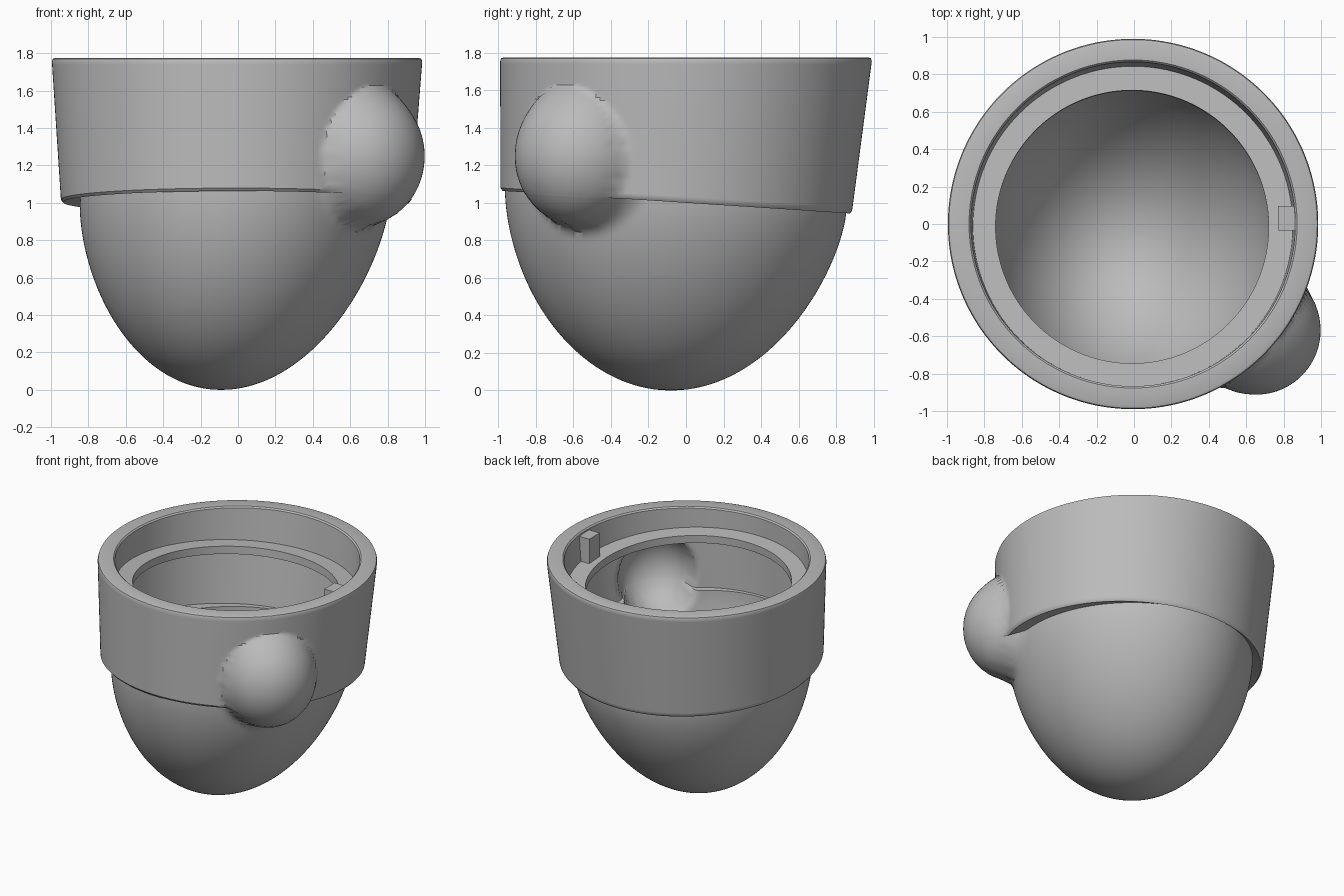
import bpy, bmesh, math
from math import cos, sin, sqrt, pi
from mathutils import Vector

if "Cube" in bpy.data.objects:
    bpy.data.objects.remove(bpy.data.objects["Cube"], do_unlink=True)

grey = bpy.data.materials.new("plain grey")
grey.use_nodes = True
colour = (0.5, 0.5, 0.5, 1)
grey.diffuse_color = colour
grey.node_tree.nodes["Principled BSDF"].inputs["Base Color"].default_value = colour

SEGMENTS = 240
WALL = 0.075      # thickness of the shell
TILT = -0.065     # slope of the lower edge and the ledge, front to back
AXIS = Vector((cos(math.radians(-41)), sin(math.radians(-41)), 0))
SIDE = Vector((-AXIS.y, AXIS.x, 0))


def bulge(p, inset):
    """Push a point out along AXIS onto a softly blended dome."""
    t = p.dot(AXIS)
    if t < 0.3:
        return p
    u = math.hypot(p.dot(SIDE) / (0.345 - inset), (p.z - 1.25) / (0.375 - inset))
    dome = 0.865 + (0.345 - inset) * sqrt(max(0, 1 - u * u)) - max(0, u - 1) * 1.2
    blend = 0.14
    h = max(blend - abs(t - dome), 0) / blend
    return p + AXIS * (max(t, dome) + h * h * blend / 4 - t)


def ring(z, cx, cy, rx, ry, tilt=0.0):
    return (z, cx, cy, rx, ry, tilt)


def between(a, b, steps):
    return [tuple(p + (q - p) * i / steps for p, q in zip(a, b)) for i in range(1, steps + 1)]


def bowl(inset, top):
    """Rounded, slightly leaning bowl, listed from the tip upwards."""
    rows = []
    for i in range(1, 49):
        f = (i / 48) ** 1.6
        w = sqrt(1 - (1 - f) ** 1.65)
        rows.append(ring(inset + (top - inset) * f, -0.09 + 0.075 * f, -0.08 + 0.025 * f,
                         (0.83 - inset) * w, (0.91 - inset) * w, TILT * f ** 3))
    return rows


# Outer surface: bowl, underside of the collar, collar wall, rounded rim
outer = bowl(0, 1.02)
outer += between(outer[-1], ring(1.0, -0.01, -0.052, 0.925, 0.925, TILT), 3)
outer.append(ring(1.015, -0.01, -0.052, 0.937, 0.937, TILT))
outer += between(outer[-1], ring(1.755, -0.005, 0, 0.99, 0.99), 44)
outer.append(ring(1.77, -0.005, 0, 0.985, 0.985))
outer.append(ring(1.775, -0.005, 0, 0.972, 0.972))

# Mouth: flat rim, recess wall, sloping ledge and its lip
mouth = [ring(1.775, -0.005, 0, 0.877, 0.877),
         ring(1.765, -0.005, 0, 0.867, 0.867),
         ring(1.57, -0.006, -0.012, 0.855, 0.855, TILT),
         ring(1.57, -0.01, -0.015, 0.73, 0.73, TILT),
         ring(1.51, -0.01, -0.018, 0.73, 0.73, TILT)]

# Inner surface: collar cavity, step, bowl cavity
inner = [ring(1.51, -0.008, -0.018, 0.89, 0.89, TILT)]
inner += between(inner[0], ring(1.08, -0.01, -0.05, 0.862, 0.862, TILT), 26)
cavity = bowl(WALL, 1.08)[::-1]
inner += between(inner[-1], cavity[0], 2) + cavity[1:]

bm = bmesh.new()


def add_rows(rows, inset):
    loops = []
    for z, cx, cy, rx, ry, tilt in rows:
        loop = []
        for k in range(SEGMENTS):
            a = 2 * pi * k / SEGMENTS
            p = Vector((cx + rx * cos(a), cy + ry * sin(a), 0))
            p.z = z + tilt * p.y
            loop.append(bm.verts.new(p if inset is None else bulge(p, inset)))
        loops.append(loop)
    return loops


loops = add_rows(outer, 0) + add_rows(mouth, None) + add_rows(inner, WALL)
for low, high in zip(loops, loops[1:]):
    for k in range(SEGMENTS):
        n = (k + 1) % SEGMENTS
        bm.faces.new((low[k], low[n], high[n], high[k]))
# Close both bowl tips
for loop, z in ((loops[0], 0), (loops[-1], WALL)):
    tip = bm.verts.new((-0.09, -0.08, z))
    for k in range(SEGMENTS):
        bm.faces.new((tip, loop[k], loop[(k + 1) % SEGMENTS]))
bmesh.ops.recalc_face_normals(bm, faces=bm.faces)


def make_object(name, bm):
    mesh = bpy.data.meshes.new(name)
    bm.to_mesh(mesh)
    bm.free()
    mesh.materials.append(grey)
    obj = bpy.data.objects.new(name, mesh)
    bpy.context.collection.objects.link(obj)
    return obj


shell = make_object("cup_shell", bm)
bpy.ops.object.select_all(action="DESELECT")
shell.select_set(True)
bpy.context.view_layer.objects.active = shell
bpy.ops.object.shade_smooth_by_angle(angle=math.radians(35))

# Locating tab standing on the ledge
bm = bmesh.new()
bmesh.ops.create_cube(bm, size=1)
for v in bm.verts:
    v.co = Vector((0.825, 0.03, 1.655)) + Vector((v.co.x * 0.11, v.co.y * 0.13, v.co.z * 0.2))
make_object("locating_tab", bm)
